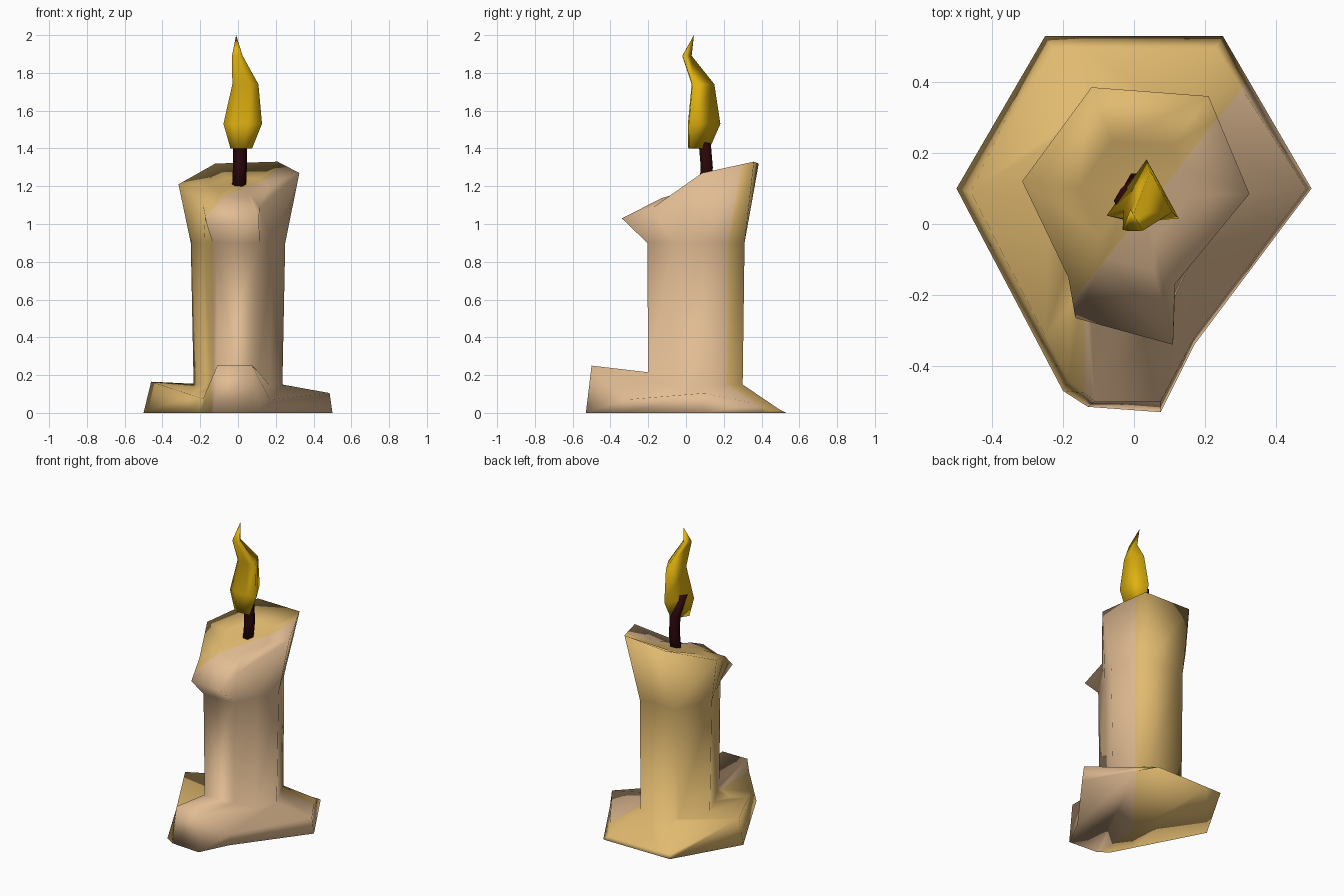
import bpy, bmesh, math
from mathutils import Vector

cube = bpy.data.objects.get("Cube")
if cube:
    bpy.data.objects.remove(cube, do_unlink=True)


def make_material(name, color):
    material = bpy.data.materials.new(name)
    material.use_nodes = True
    rgba = (*color, 1)
    material.diffuse_color = rgba
    shader = material.node_tree.nodes["Principled BSDF"]
    shader.inputs["Base Color"].default_value = rgba
    shader.inputs["Roughness"].default_value = 0.8
    return material


pink_wax = make_material("pinkish wax", (0.75, 0.5, 0.29))
yellow_wax = make_material("yellowish wax", (0.75, 0.49, 0.16))
flame_gold = make_material("flame gold", (0.74, 0.44, 0.005))
wick_maroon = make_material("wick maroon", (0.025, 0.002, 0.003))


def bridge(bm, lower, upper):
    """Join two rings of vertices with quads."""
    count = len(lower)
    for i in range(count):
        j = (i + 1) % count
        bm.faces.new((lower[i], lower[j], upper[j], upper[i]))


def loft(rings):
    """Skin a stack of equal-length rings, closed at the start only."""
    bm = bmesh.new()
    loops = [[bm.verts.new(point) for point in ring] for ring in rings]
    for lower, upper in zip(loops, loops[1:]):
        bridge(bm, lower, upper)
    bm.faces.new(list(reversed(loops[0])))
    return bm, loops[-1]


def close_to_point(bm, ring, point):
    """Close a ring with a fan of triangles."""
    tip = bm.verts.new(point)
    for i, vert in enumerate(ring):
        bm.faces.new((vert, ring[(i + 1) % len(ring)], tip))


def finish(bm, name, materials):
    mesh = bpy.data.meshes.new(name)
    bmesh.ops.recalc_face_normals(bm, faces=bm.faces)
    bm.to_mesh(mesh)
    bm.free()
    for material in materials:
        mesh.materials.append(material)
    mesh.shade_smooth()
    obj = bpy.data.objects.new(name, mesh)
    bpy.context.collection.objects.link(obj)


def stem_ring(left, side, front, back):
    """Mirror half of the stem section: left, front, right, then back."""
    half = [left, side, front]
    other = [(-x, y, z) for x, y, z in reversed(half)]
    return half + other + [(-back[0], *back[1:]), back]


# Wax: puddle foot, stem and flared rim with a pouring lip
floor = [(x, y, 0) for x, y in (
    (-.5, .1), (-.2, -.47), (-.13, -.515), (.075, -.53),
    (.17, -.34), (.5, .1), (.25, .53), (-.25, .53))]
puddle = [
    (-.46, .09, .165), (-.185, -.44, .075), (-.11, -.5, .25), (.075, -.5, .25),
    (.17, -.32, .07), (.485, .1, .105), (.23, .495, .018), (-.23, .495, .018)]
stem_foot = stem_ring((-.235, .08, .15), (-.17, -.06, .145),
                      (-.11, -.2, .215), (-.13, .3, .15))
stem_neck = stem_ring((-.25, .08, .9), (-.182, -.062, .9),
                      (-.115, -.205, .9), (-.13, .31, .9))
rim = [
    (-.315, .12, 1.21), (-.185, -.15, 1.1), (-.165, -.265, .995),
    (.11, -.34, 1.03), (.115, -.17, 1.09), (.325, .085, 1.27),
    (.21, .36, 1.33), (-.12, .385, 1.32)]

# Shallow sloping hollow inside the rim
hollow = []
for x, y, z in rim:
    hx, hy = x * 0.5, 0.08 + (y - 0.08) * 0.5
    hollow.append((hx, hy, 1.205 + (hy - 0.1) * 0.3))

bm, inner_ring = loft([floor, puddle, stem_foot, stem_neck, rim, hollow])
close_to_point(bm, inner_ring, (0, .1, 1.21))

# Two wax tones, divided along an upright diagonal plane
split = Vector((-.78, .62, 0))
foot_edge = -.14
bmesh.ops.bisect_plane(bm, geom=bm.verts[:] + bm.edges[:] + bm.faces[:],
                       plane_co=(0, 0, 0), plane_no=split)
foot_faces = [f for f in bm.faces if f.calc_center_median().z < 0.2]
foot_edges = list({e for f in foot_faces for e in f.edges})
foot_verts = list({v for f in foot_faces for v in f.verts})
bmesh.ops.bisect_plane(bm, geom=foot_verts + foot_edges + foot_faces,
                       plane_co=(foot_edge, 0, 0), plane_no=(1, 0, 0))
for face in bm.faces:
    middle = face.calc_center_median()
    on_foot = middle.z < 0.24 and middle.x < foot_edge
    face.material_index = 1 if split.dot(middle) > 0 or on_foot else 0
finish(bm, "candle_wax", [pink_wax, yellow_wax])

# Wick: a bent six-sided cord
wick_path = [(.005, .1, 1.18), (.01, .11, 1.3), (.012, .1, 1.42), (-.02, .065, 1.56)]
wick_radius = 0.037
wick_rings = []
for x, y, z in wick_path:
    turns = [math.tau * i / 6 for i in range(6)]
    wick_rings.append([(x + wick_radius * math.cos(t),
                        y + wick_radius * math.sin(t), z) for t in turns])
bm, wick_end = loft(wick_rings)
close_to_point(bm, wick_end, wick_path[-1])
finish(bm, "wick", [wick_maroon])

# Flame: a five-sided section stretched to fit each level, ending in a tip
section = [(0, .08), (.28, 0), (.62, 0), (1, .03), (.55, 1)]
levels = [  # z, x from, x to, y from, y to
    (1.4, -.04, .075, .012, .125),
    (1.53, -.077, .127, .01, .182),
    (1.74, -.03, .108, .03, .15),
    (1.89, -.032, .025, -.02, .03)]
flame_rings = []
for z, x0, x1, y0, y1 in levels:
    flame_rings.append([(x0 + (x1 - x0) * u, y0 + (y1 - y0) * v, z)
                        for u, v in section])
bm, flame_top = loft(flame_rings)
close_to_point(bm, flame_top, (-.01, .042, 2))
finish(bm, "flame", [flame_gold])
